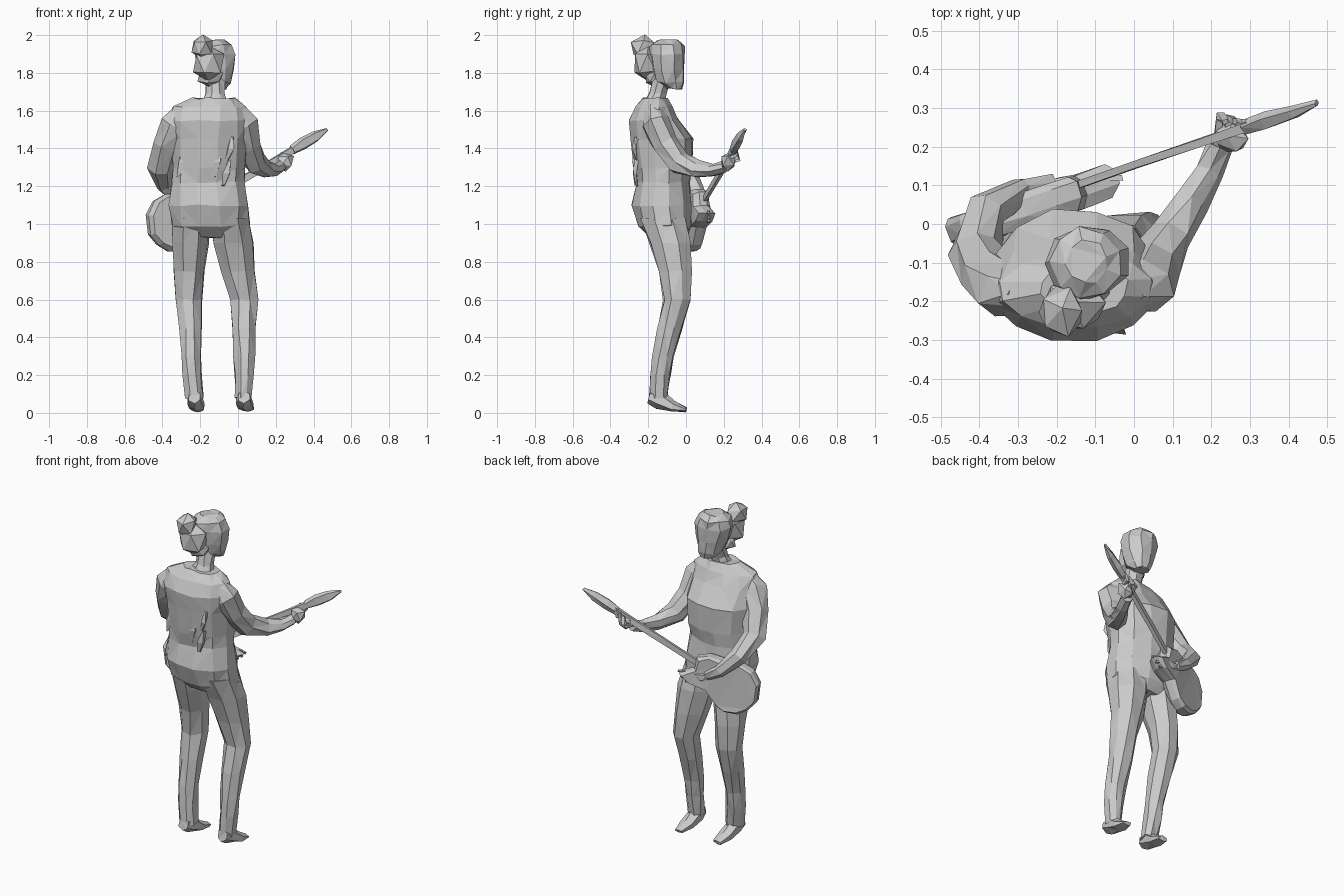
import bpy, bmesh, math, random
from mathutils import Vector, Matrix

random.seed(4)
Z = Vector((0, 0, 1))


def finish(name, bm, jitter=0.006):
    """Roughen slightly, triangulate and store as a flat-shaded object."""
    for v in bm.verts:
        v.co += Vector([random.uniform(-jitter, jitter) for _ in range(3)])
    bmesh.ops.recalc_face_normals(bm, faces=bm.faces)
    bmesh.ops.triangulate(bm, faces=bm.faces)
    me = bpy.data.meshes.new(name)
    bm.to_mesh(me)
    bm.free()
    ob = bpy.data.objects.new(name, me)
    bpy.context.collection.objects.link(ob)
    return ob


def loft(name, rings, n=8, ref=None, jitter=0.006):
    """Skin elliptical rings (x, y, z, half_u, half_v); level rings unless ref is given."""
    bm = bmesh.new()
    pts = [Vector(r[:3]) for r in rings]
    loops = []
    for i, r in enumerate(rings):
        u, v = Vector((1, 0, 0)), Vector((0, 1, 0))
        if ref:
            t = (pts[min(i + 1, len(pts) - 1)] - pts[max(i - 1, 0)]).normalized()
            u = t.cross(Vector(ref)).normalized()
            v = u.cross(t)
        loop = []
        for k in range(n):
            a = 2 * math.pi * (k + 0.5) / n
            loop.append(bm.verts.new(pts[i] + u * r[3] * math.cos(a) + v * r[4] * math.sin(a)))
        loops.append(loop)
    for a, b in zip(loops, loops[1:]):
        for k in range(n):
            bm.faces.new((a[k], a[(k + 1) % n], b[(k + 1) % n], b[k]))
    bm.faces.new(loops[0])
    bm.faces.new(loops[-1])
    return finish(name, bm, jitter)


def lump(name, centre, size, jitter=0.008):
    bm = bmesh.new()
    bmesh.ops.create_icosphere(bm, subdivisions=1, radius=1,
                               matrix=Matrix.Translation(centre) @ Matrix.Diagonal((*size, 1)))
    return finish(name, bm, jitter)


# Torso from hips to collar (the figure faces +y)
loft("torso", [(-.145, -.1, .93, .17, .09), (-.145, -.115, .99, .212, .145),
               (-.155, -.13, 1.1, .22, .16), (-.16, -.125, 1.22, .2, .145),
               (-.155, -.125, 1.3, .2, .16), (-.155, -.13, 1.45, .21, .17),
               (-.155, -.17, 1.55, .22, .137), (-.15, -.17, 1.62, .2, .097),
               (-.13, -.165, 1.665, .115, .065)], 12)
loft("neck", [(-.13, -.175, 1.62, .08, .06), (-.12, -.15, 1.69, .05, .05),
              (-.12, -.12, 1.78, .055, .05)])

# Head and tied-up hair
loft("head", [(-.105, -.065, 1.715, .045, .04), (-.11, -.085, 1.75, .072, .075),
              (-.115, -.095, 1.82, .095, .09), (-.12, -.1, 1.9, .108, .097),
              (-.122, -.1, 1.945, .092, .09), (-.12, -.1, 1.972, .055, .055)], 9)
lump("hair_bun", (-.185, -.225, 1.935), (.06, .072, .068))
lump("hair_back", (-.155, -.205, 1.85), (.085, .085, .095))
lump("hair_nape", (-.145, -.17, 1.775), (.07, .05, .055))

# Rumpled jacket folds on the back
for x, z, h in ((-.11, 1.33, .08), (-.06, 1.27, .07), (-.04, 1.4, .06), (-.3, 1.33, .08)):
    y = -.262 if x > -.2 else -.222
    loft("jacket_fold", [(x - .02, y, z - h, .01, .01), (x, y - .008, z, .025, .015),
                         (x + .01, y, z + h, .01, .01)], 4)

# Legs and feet
depth = [(1.03, -.12, .13), (.9, -.085, .115), (.75, -.055, .09), (.6, -.047, .077),
         (.45, -.085, .07), (.3, -.12, .06), (.2, -.135, .056), (.08, -.145, .05)]
sides = {"left": [(-.25, .105), (-.25, .1), (-.258, .086), (-.262, .076),
                  (-.256, .065), (-.248, .056), (-.245, .052), (-.23, .05)],
         "right": [(-.04, .105), (-.025, .112), (.0, .094), (.033, .075),
                   (.032, .07), (.032, .058), (.033, .05), (.03, .047)]}
for side, xs in sides.items():
    loft(side + "_leg", [(x, y, z, rx, ry) for (z, y, ry), (x, rx) in zip(depth, xs)])
    x = xs[-1][0]
    loft(side + "_foot", [(x, -.195, .085, .035, .035), (x, -.14, .07, .045, .05),
                          (x + .012, -.07, .035, .048, .03), (x + .02, .0, .016, .03, .012)],
         6, (0, 0, 1), .003)

# Arms: one reaches along the guitar neck, the other wraps over its body
loft("fretting_arm", [(-.02, -.17, 1.6, .05, .06), (.025, -.165, 1.535, .075, .08),
                      (.05, -.105, 1.42, .07, .072), (.09, -.035, 1.325, .062, .062),
                      (.15, .06, 1.29, .047, .047), (.195, .14, 1.285, .036, .038),
                      (.22, .2, 1.3, .032, .034)], 7, (1, 0, 0))
loft("strumming_arm", [(-.28, -.175, 1.6, .05, .06), (-.325, -.175, 1.53, .075, .085),
                       (-.375, -.135, 1.42, .07, .08), (-.41, -.07, 1.3, .062, .068),
                       (-.385, .03, 1.21, .052, .05), (-.29, .085, 1.12, .038, .036),
                       (-.21, .1, 1.075, .028, .03)], 7, (1, 0, 0))

# Hands and fingers
lump("fretting_hand", (.245, .225, 1.33), (.05, .042, .05))
lump("strumming_hand", (-.17, .1, 1.065), (.06, .028, .035))
for i in range(3):
    d = .026 * i
    loft("fretting_finger", [(.215 + d, .2, 1.31 + d / 2, .014, .014),
                             (.222 + d, .28 - d / 4, 1.34 + d / 2, .014, .014),
                             (.235 + d, .265, 1.38 + d / 2, .009, .009)], 4, (1, 0, 0), .003)
    loft("strumming_finger", [(-.16, .11, 1.08 - d, .013, .013), (-.09, .12, 1.07 - d, .012, .012),
                              (-.03 - d, .12, 1.06 - d, .007, .007)], 4, (0, 0, 1), .003)

# Guitar body: outline laid in a plane along the neck axis, then thickened
axis = Vector((.78, .265, .46)).normalized()
normal = Z.cross(axis).normalized()
up = axis.cross(normal)
origin = Vector((-.32, .03, 1.03))
outline = [(-.18, 0), (-.14, .1), (-.07, .145), (0, .145), (.1, .1), (.18, .08), (.23, .03), (.21, -.04),
           (.27, -.12), (.2, -.13), (.1, -.11), (0, -.16), (-.06, -.165), (-.125, -.13), (-.165, -.07)]
bm = bmesh.new()
rim = []
for scale, off in ((.9, -.05), (1, -.02), (1, .02), (.93, .038)):
    rim.append([bm.verts.new(origin + axis * s * scale + up * w * scale + normal * off)
                for s, w in outline])
for a, b in zip(rim, rim[1:]):
    for k in range(len(a)):
        j = (k + 1) % len(a)
        bm.faces.new((a[k], a[j], b[j], b[k]))
bm.faces.new(rim[0])
bm.faces.new(rim[-1])
finish("guitar_body", bm, .003)


def along(s, hu, hv):
    return (*(origin + normal * .012 + axis * s), hu, hv)


# Guitar neck and headstock
loft("guitar_neck", [along(.15, .014, .025), along(.4, .012, .024), along(.6, .013, .024),
                     along(.76, .018, .025)], 4, (0, 0, 1), .003)
loft("headstock", [along(.74, .02, .026), along(.81, .024, .034), along(.89, .018, .03),
                   along(.965, .008, .01)], 5, (0, 0, 1), .003)
